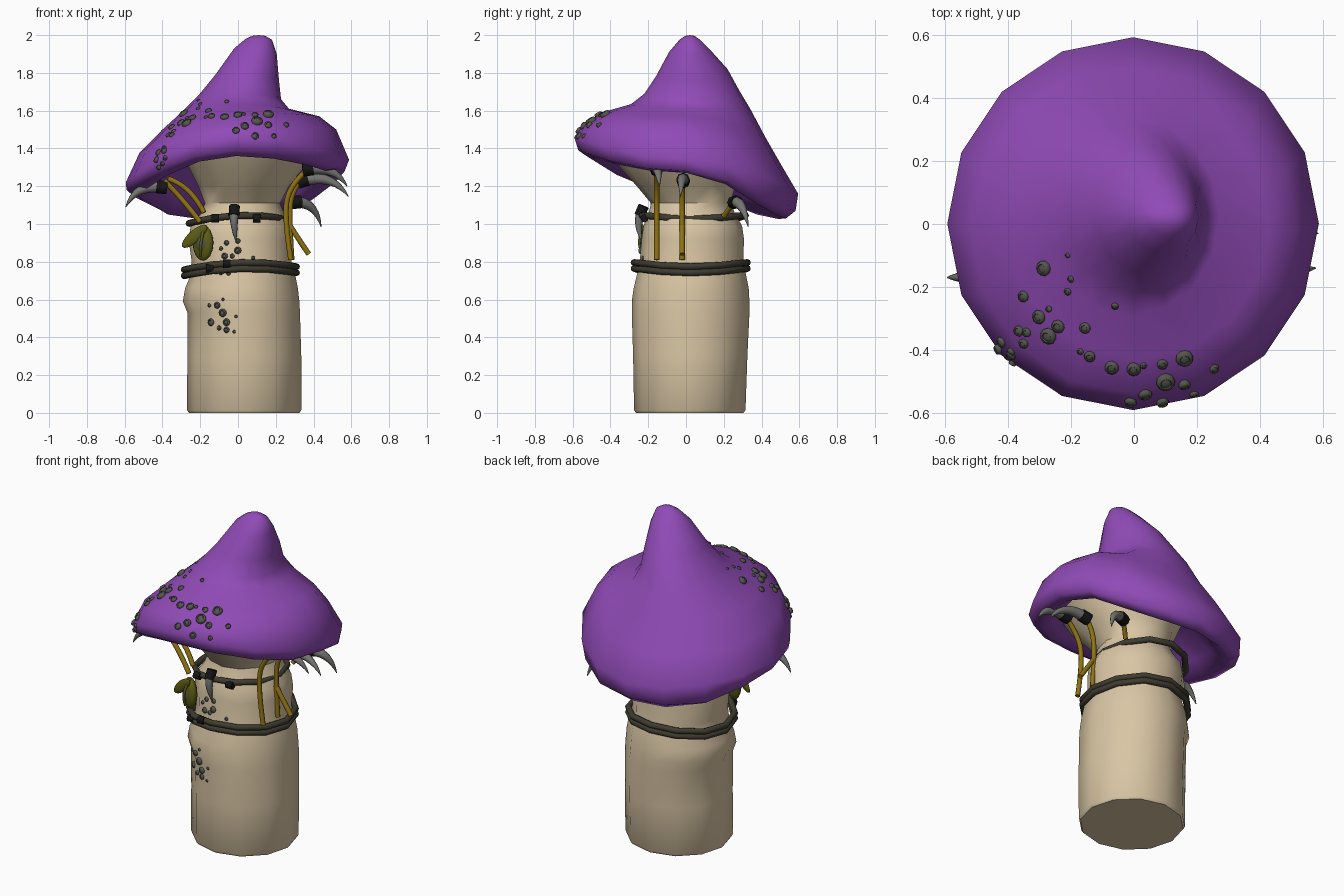
import bpy, bmesh
from math import sin, cos, pi, radians
from mathutils import Vector
from mathutils.bvhtree import BVHTree

if "Cube" in bpy.data.objects:
    bpy.data.objects.remove(bpy.data.objects["Cube"])


def material(name, r, g, b):
    mat = bpy.data.materials.new(name)
    mat.use_nodes = True
    mat.diffuse_color = (r, g, b, 1)
    shader = mat.node_tree.nodes["Principled BSDF"]
    shader.inputs["Base Color"].default_value = (r, g, b, 1)
    shader.inputs["Roughness"].default_value = 0.8
    return mat


purple = material("purple cap", 0.28, 0.07, 0.47)
cream = material("cream stem", 0.69, 0.56, 0.37)
shell = material("grey green shell", 0.09, 0.095, 0.075)
rope = material("dark rope", 0.05, 0.045, 0.03)
horn = material("grey horn", 0.18, 0.18, 0.17)
black = material("black binding", 0.008, 0.008, 0.008)
ochre = material("ochre vine", 0.27, 0.17, 0.006)
olive = material("olive leaf", 0.11, 0.11, 0.008)


def activate(obj):
    bpy.ops.object.select_all(action="DESELECT")
    obj.select_set(True)
    bpy.context.view_layer.objects.active = obj


def finish(name, bm, mat, angle=45):
    """Turn a bmesh into a smooth-shaded object."""
    bmesh.ops.recalc_face_normals(bm, faces=bm.faces)
    mesh = bpy.data.meshes.new(name)
    bm.to_mesh(mesh)
    bm.free()
    mesh.materials.append(mat)
    obj = bpy.data.objects.new(name, mesh)
    bpy.context.collection.objects.link(obj)
    activate(obj)
    bpy.ops.object.shade_smooth_by_angle(angle=radians(angle))
    return obj


def loft(bm, rings, start=None, end=None):
    """Bridge rings of points, closing the ends on a pole or a flat face."""
    loops = [[bm.verts.new(p) for p in ring] for ring in rings]
    count = len(loops[0])
    for low, high in zip(loops, loops[1:]):
        for i in range(count):
            j = (i + 1) % count
            bm.faces.new((low[i], low[j], high[j], high[i]))
    for loop, pole in ((loops[0], start), (loops[-1], end)):
        if pole is None:
            bm.faces.new(loop)
        else:
            tip = bm.verts.new(pole)
            for i in range(count):
                bm.faces.new((loop[i], loop[(i + 1) % count], tip))


def oval(right, back, left, front, height, sides):
    """Oval between four extents; height is a function of the angle."""
    points = []
    for i in range(sides):
        a = 2 * pi * i / sides
        points.append(((right + left) / 2 + (right - left) / 2 * cos(a),
                       (back + front) / 2 + (back - front) / 2 * sin(a), height(a)))
    return points


def tube(name, points, radii, mat, cyclic=False):
    """Swept round tube; a single radius or one for each point."""
    curve = bpy.data.curves.new(name, "CURVE")
    curve.dimensions = "3D"
    curve.bevel_depth = 1
    curve.bevel_resolution = 2
    curve.use_fill_caps = True
    curve.resolution_u = 5
    spline = curve.splines.new("POLY" if cyclic else "NURBS")
    spline.points.add(len(points) - 1)
    for i, p in enumerate(points):
        spline.points[i].co = (*p, 1)
        spline.points[i].radius = radii[i] if isinstance(radii, tuple) else radii
    spline.use_cyclic_u = cyclic
    if not cyclic:
        spline.order_u = min(3, len(points))
        spline.use_endpoint_u = True
    curve.materials.append(mat)
    obj = bpy.data.objects.new(name, curve)
    bpy.context.collection.objects.link(obj)
    activate(obj)
    bpy.ops.object.convert(target="MESH")
    bpy.ops.object.shade_smooth_by_angle(angle=radians(50))


# Cap: each row gives extent and height at right, back, left, front
cap_rows = [
    (.145, 1.996, .045, 1.996, .075, 1.996, -.005, 1.996),
    (.18, 1.975, .075, 1.975, .04, 1.98, -.035, 1.975), (.205, 1.9, .13, 1.92, -.02, 1.93, -.09, 1.91),
    (.217, 1.76, .22, 1.82, -.12, 1.79, -.16, 1.78), (.228, 1.66, .28, 1.71, -.21, 1.68, -.22, 1.69),
    (.27, 1.61, .34, 1.61, -.29, 1.6, -.29, 1.635), (.43, 1.57, .42, 1.46, -.4, 1.5, -.43, 1.595),
    (.52, 1.5, .5, 1.32, -.52, 1.38, -.54, 1.53), (.588, 1.34, .594, 1.16, -.594, 1.22, -.592, 1.46),
    (.565, 1.28, .58, 1.07, -.59, 1.18, -.57, 1.39), (.5, 1.27, .53, 1.03, -.52, 1.16, -.52, 1.36),
    (.45, 1.31, .45, 1.12, -.44, 1.24, -.45, 1.37), (.38, 1.37, .36, 1.28, -.33, 1.32, -.36, 1.4)]
rings = []
for xr, zr, yb, zb, xl, zl, yf, zf in cap_rows:
    droop = .045 if max(zr, zf) < 1.4 else 0

    def height(a):
        return ((zr if cos(a) > 0 else zl) * cos(a) ** 2
                + (zb if sin(a) > 0 else zf) * sin(a) ** 2
                - (droop * sin(2 * a) ** 2 if sin(a) > 0 else 0))
    rings.append(oval(xr, yb, xl, yf, height, 16))
bm = bmesh.new()
loft(bm, rings, (.11, .02, 2), (.03, 0, 1.42))
cap = finish("cap", bm, purple, 100)

# Stem: height, then left, right, front and back extents
stem_rows = [
    (0, -.26, .325, -.265, .305), (.015, -.27, .335, -.275, .315), (.3, -.268, .335, -.28, .325),
    (.53, -.268, .328, -.287, .336), (.59, -.292, .325, -.287, .336), (.66, -.28, .317, -.277, .332),
    (.73, -.25, .303, -.26, .318), (.8, -.245, .283, -.245, .303), (.92, -.262, .292, -.235, .307),
    (.99, -.25, .282, -.225, .297), (1.05, -.2, .247, -.2, .262), (1.11, -.175, .222, -.185, .237),
    (1.2, -.21, .27, -.26, .26), (1.3, -.26, .35, -.35, .3), (1.38, -.3, .39, -.4, .31)]
bm = bmesh.new()
loft(bm, [oval(r, b, l, f, lambda a: z, 12) for z, l, r, f, b in stem_rows])
stem = finish("stem", bm, cream)

# Rope bands around the stem
for i, shift in enumerate((-.016, .016)):
    tube(f"lower_rope_{i}", oval(.31, .325, -.285, -.275,
         lambda a: .75 + shift + .03 * sin(a) ** 2 + .008 * cos(a), 12), .018, rope, True)
tube("upper_rope", oval(.245, .315, -.26, -.235,
     lambda a: 1.015 + .03 * sin(a) ** 2 + .012 * cos(a), 12), .018, rope, True)


# Shell growths sitting on the cap and the stem
def shells(name, host, spots, axis):
    tree = BVHTree.FromObject(host, bpy.context.evaluated_depsgraph_get())
    bm = bmesh.new()
    for u, v, size in spots:
        if axis == "down":
            hit, normal, _, _ = tree.ray_cast(Vector((u, v, 3)), Vector((0, 0, -1)))
        else:
            hit, normal, _, _ = tree.ray_cast(Vector((u, -2, v)), Vector((0, 1, 0)))
        if hit is None:
            continue
        turn = normal.to_track_quat("Z", "Y")
        profile = [(.95, -.4), (1.1, .25), (.95, .65), (.65, .75), (.55, .62)]
        rings = [[hit + turn @ (size * Vector((r * cos(k * pi / 5), r * sin(k * pi / 5), h)))
                  for k in range(10)] for r, h in profile]
        loft(bm, rings, None, hit + turn @ Vector((0, 0, size * .85)))
    finish(name, bm, shell, 70)


shells("cap_shells", cap, [
    (-.285, -.14, .023), (-.21, -.1, .008), (-.2, -.175, .01), (-.21, -.215, .011), (-.35, -.23, .017),
    (-.06, -.26, .011), (-.27, -.27, .01), (-.3, -.295, .021), (-.24, -.325, .02), (-.27, -.355, .025),
    (-.155, -.33, .017), (-.365, -.34, .016), (-.34, -.345, .014), (-.35, -.38, .015), (-.42, -.375, .016),
    (-.39, -.415, .016), (-.17, -.405, .01), (-.14, -.42, .017), (-.07, -.455, .021), (0, -.46, .021),
    (.03, -.45, .01), (.09, -.445, .016), (.16, -.425, .026), (.255, -.46, .014), (.1, -.5, .028),
    (.16, -.51, .018), (.035, -.54, .02), (-.01, -.565, .018), (.09, -.565, .018), (.19, -.54, .013)], "down")
shells("cap_edge_shells", cap, [
    (-.43, 1.34, .016), (-.4, 1.32, .012), (-.385, 1.35, .012), (-.42, 1.3, .012), (-.39, 1.4, .013)], "back")
shells("stem_shells", stem, [
    (-.14, .48, .018), (-.08, .53, .02), (-.06, .48, .018), (-.11, .57, .016), (-.06, .44, .015),
    (-.1, .45, .012), (-.15, .57, .01), (-.02, .43, .008), (-.01, .51, .008), (-.08, .6, .008),
    (0, .86, .018), (-.06, .9, .013), (-.07, .83, .016), (-.03, .83, .012), (0, .91, .013),
    (.08, .82, .01), (-.05, .74, .012), (-.09, .74, .01), (-.09, .87, .01)], "back")


# Horn claws, each bound at its root
def claw(name, root, bend, tip, size):
    root, bend, tip = Vector(root), Vector(bend), Vector(tip)
    tube(name, [root, bend, tip], (size, size * .95, .002), horn)
    along = (bend - root).normalized() * .028
    tube(name + "_binding", [root - along, root + along], size * 1.15, black)


claw("right_front_claw", (.37, -.155, 1.29), (.51, -.15, 1.31), (.578, -.14, 1.2), .031)
claw("right_middle_claw", (.345, -.015, 1.23), (.5, -.02, 1.27), (.585, -.03, 1.145), .031)
claw("right_back_claw", (.305, .26, 1.115), (.41, .3, 1.12), (.44, .33, .985), .03)
claw("left_claw", (-.405, -.16, 1.195), (-.54, -.17, 1.21), (-.594, -.17, 1.09), .03)
claw("front_fang", (-.02, -.235, 1.07), (-.025, -.265, 1), (-.01, -.235, .91), .025)

# Small black knots on the ropes
for i, (x, y, z) in enumerate([(-.12, -.22, 1.03), (.1, -.22, 1.03), (-.15, -.235, .765), (-.06, -.265, .79)]):
    tube(f"rope_knot_{i}", [(x - .02, y, z), (x + .02, y, z)], .022, black)

# Vines hanging from the cap
vines = [
    [(.36, -.155, 1.28), (.27, -.155, 1.2), (.245, -.155, 1.03), (.28, -.155, .81)],
    [(.34, -.02, 1.24), (.285, -.02, 1.18), (.27, -.02, 1.03), (.285, -.02, .81)],
    [(.27, -.02, 1), (.32, -.02, .92), (.375, -.02, .84)],
    [(.31, .26, 1.12), (.27, .24, 1.1), (.23, .2, 1.04)],
    [(-.39, -.16, 1.23), (-.29, -.16, 1.13), (-.2, -.19, 1.01)],
    [(-.37, -.15, 1.24), (-.25, -.16, 1.2), (-.18, -.18, 1.06)]]
for i, path in enumerate(vines):
    tube(f"vine_{i}", path, .014, ochre)


# Leaf and seed pod on the front
def ellipsoid(name, centre, scale, rotation, mat):
    bpy.ops.mesh.primitive_uv_sphere_add(segments=14, ring_count=8, location=centre, rotation=rotation)
    obj = bpy.context.object
    obj.name = name
    obj.scale = scale
    obj.data.materials.append(mat)
    bpy.ops.object.shade_smooth()


ellipsoid("seed_pod", (-.185, -.2, .9), (.06, .035, .095), (0, 0, -.5), olive)
ellipsoid("pod_core", (-.19, -.212, .9), (.035, .03, .055), (0, 0, -.5), shell)
ellipsoid("leaf", (-.23, -.215, .935), (.09, .014, .032), (0, -.7, -.3), olive)
tube("pod_vein", [(-.175, -.21, .99), (-.2, -.275, .92), (-.2, -.225, .83)], .008, olive)
